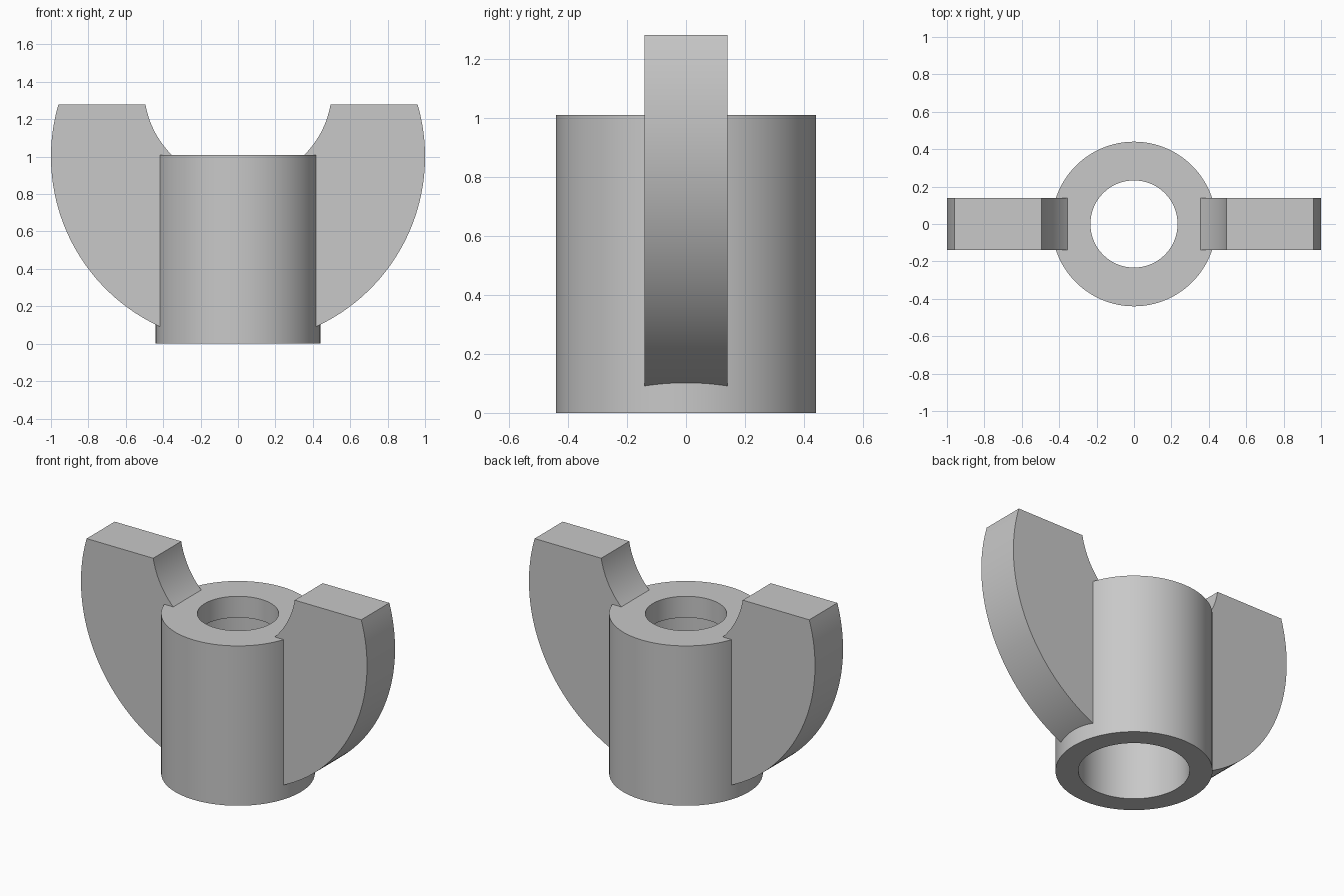
import bpy, bmesh, math

if "Cube" in bpy.data.objects:
    bpy.data.objects.remove(bpy.data.objects["Cube"])

steel = bpy.data.materials.new("plain_grey")
steel.diffuse_color = (0.58, 0.58, 0.58, 1)
steel.use_nodes = True
steel.node_tree.nodes["Principled BSDF"].inputs["Base Color"].default_value = steel.diffuse_color


def make_object(name, bm):
    bmesh.ops.recalc_face_normals(bm, faces=bm.faces[:])
    mesh = bpy.data.meshes.new(name)
    bm.to_mesh(mesh)
    bm.free()
    mesh.materials.append(steel)
    obj = bpy.data.objects.new(name, mesh)
    bpy.context.collection.objects.link(obj)
    return obj


def lathe(name, profile, steps=128):
    """Spin a closed (radius, z) profile about the z axis."""
    bm = bmesh.new()
    rings = []
    for i in range(steps):
        a = 2 * math.pi * i / steps
        rings.append([bm.verts.new((r * math.cos(a), r * math.sin(a), z)) for r, z in profile])
    n = len(profile)
    for i in range(steps):
        p, q = rings[i], rings[(i + 1) % steps]
        for j in range(n):
            k = (j + 1) % n
            bm.faces.new((p[j], q[j], q[k], p[k]))
    return make_object(name, bm)


def arc(radius, cz, z0, z1, steps):
    """Points on the +x side of a circle centred on the z axis."""
    a0 = math.asin((z0 - cz) / radius)
    a1 = math.asin((z1 - cz) / radius)
    return [(radius * math.cos(a0 + (a1 - a0) * i / steps),
             cz + radius * math.sin(a0 + (a1 - a0) * i / steps)) for i in range(steps + 1)]


def wing(name, side, half_thickness=0.14):
    outline = arc(1.0, 1.0, 0.065, 1.28, 48) + arc(0.502, 1.365, 1.28, 1.0, 16)
    bm = bmesh.new()
    face = bm.faces.new([bm.verts.new((side * x, -half_thickness, z)) for x, z in outline])
    result = bmesh.ops.extrude_face_region(bm, geom=[face])
    moved = [v for v in result["geom"] if isinstance(v, bmesh.types.BMVert)]
    bmesh.ops.translate(bm, verts=moved, vec=(0, 2 * half_thickness, 0))
    return make_object(name, bm)


# Hub with a narrow top bore and a wider bore below it
hub = lathe("hub", [(0.44, 0), (0.44, 1.01), (0.233, 1.01), (0.233, 0.875),
                    (0.312, 0.875), (0.312, 0)])

# Two curved wings set into the hub
wings = [wing("right_wing", 1), wing("left_wing", -1)]

# Smooth curved walls with crisp edges
for obj in [hub] + wings:
    bpy.ops.object.select_all(action="DESELECT")
    obj.select_set(True)
    bpy.context.view_layer.objects.active = obj
    bpy.ops.object.shade_smooth_by_angle(angle=math.radians(30))
